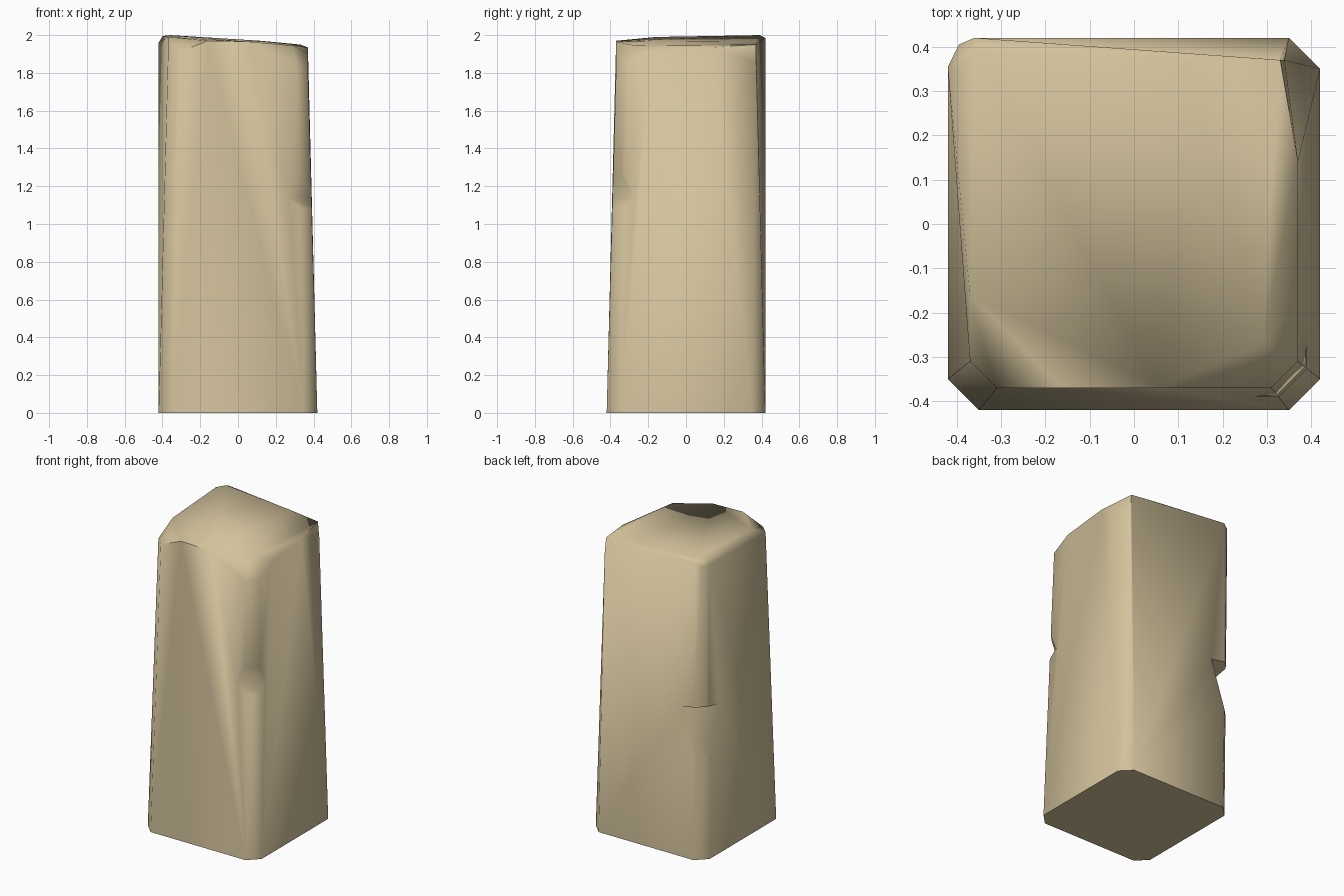
import bpy
import bmesh
import math
from mathutils import Vector

if "Cube" in bpy.data.objects:
    bpy.data.objects.remove(bpy.data.objects["Cube"], do_unlink=True)

sandstone = bpy.data.materials.new("sandstone")
sandstone.use_nodes = True
SAND = (0.65, 0.54, 0.33, 1)
sandstone.diffuse_color = SAND
sandstone.node_tree.nodes["Principled BSDF"].inputs["Base Color"].default_value = SAND


def hull_object(name, points):
    """Convex block around a handful of points."""
    bm = bmesh.new()
    for p in points:
        bm.verts.new(p)
    result = bmesh.ops.convex_hull(bm, input=bm.verts)
    loose = [g for g in result["geom_interior"] if isinstance(g, bmesh.types.BMVert)]
    bmesh.ops.delete(bm, geom=loose, context="VERTS")
    bmesh.ops.recalc_face_normals(bm, faces=bm.faces)
    mesh = bpy.data.meshes.new(name)
    bm.to_mesh(mesh)
    bm.free()
    mesh.materials.append(sandstone)
    obj = bpy.data.objects.new(name, mesh)
    bpy.context.collection.objects.link(obj)
    return obj


def chip_corner(target, sx, sy, profile):
    """Cut a wedge across a vertical corner; profile is (diagonal distance, height)."""
    out = Vector((sx, sy, 0)).normalized()
    side = Vector((-sy, sx, 0)).normalized() * 0.4
    cutter = hull_object("chip_cutter", [out * d + side * s + Vector((0, 0, z))
                                         for d, z in profile for s in (-1, 1)])
    cutter.hide_render = True
    mod = target.modifiers.new("chip", "BOOLEAN")
    mod.operation = "DIFFERENCE"
    mod.solver = "EXACT"
    mod.object = cutter
    bpy.context.view_layer.objects.active = target
    bpy.ops.object.modifier_apply(modifier=mod.name)
    bpy.data.objects.remove(cutter, do_unlink=True)


# Square foot with bevelled corners
foot = [(sx * a, sy * b, 0) for sx in (-1, 1) for sy in (-1, 1)
        for a, b in ((0.42, 0.35), (0.35, 0.42))]

# Worn, uneven crown
crown = [
    (-0.37, -0.31, 1.91), (-0.31, -0.37, 1.91), (-0.37, -0.16, 1.99),   # front right corner
    (-0.16, -0.37, 1.97), (0.06, -0.37, 1.965),                         # front rim
    (0.31, -0.37, 1.83), (0.37, -0.31, 1.83), (0.29, -0.27, 1.945),     # front left corner
    (0.37, -0.18, 1.90), (0.37, 0.14, 1.935),                           # left rim
    (0.34, 0.37, 1.85), (0.33, 0.37, 1.95), (0.12, 0.375, 1.97),        # back left corner
    (-0.36, 0.42, 1.985), (-0.395, 0.405, 1.96), (-0.42, 0.355, 1.96),  # back right corner
    (-0.36, 0.39, 2.0), (-0.40, 0.34, 1.995),
]

pillar = hull_object("stone_pillar", foot + crown)

# Chipped corners
chip_corner(pillar, 1, -1, [(0.465, 1.14), (0.625, 0.94), (0.625, 1.66)])
chip_corner(pillar, -1, 1, [(0.48, 1.0), (0.70, 0.05), (0.70, 1.06)])

# Soft vertical corners, crisp rim
bpy.ops.object.select_all(action="DESELECT")
pillar.select_set(True)
bpy.context.view_layer.objects.active = pillar
bpy.ops.object.shade_smooth_by_angle(angle=math.radians(60))
